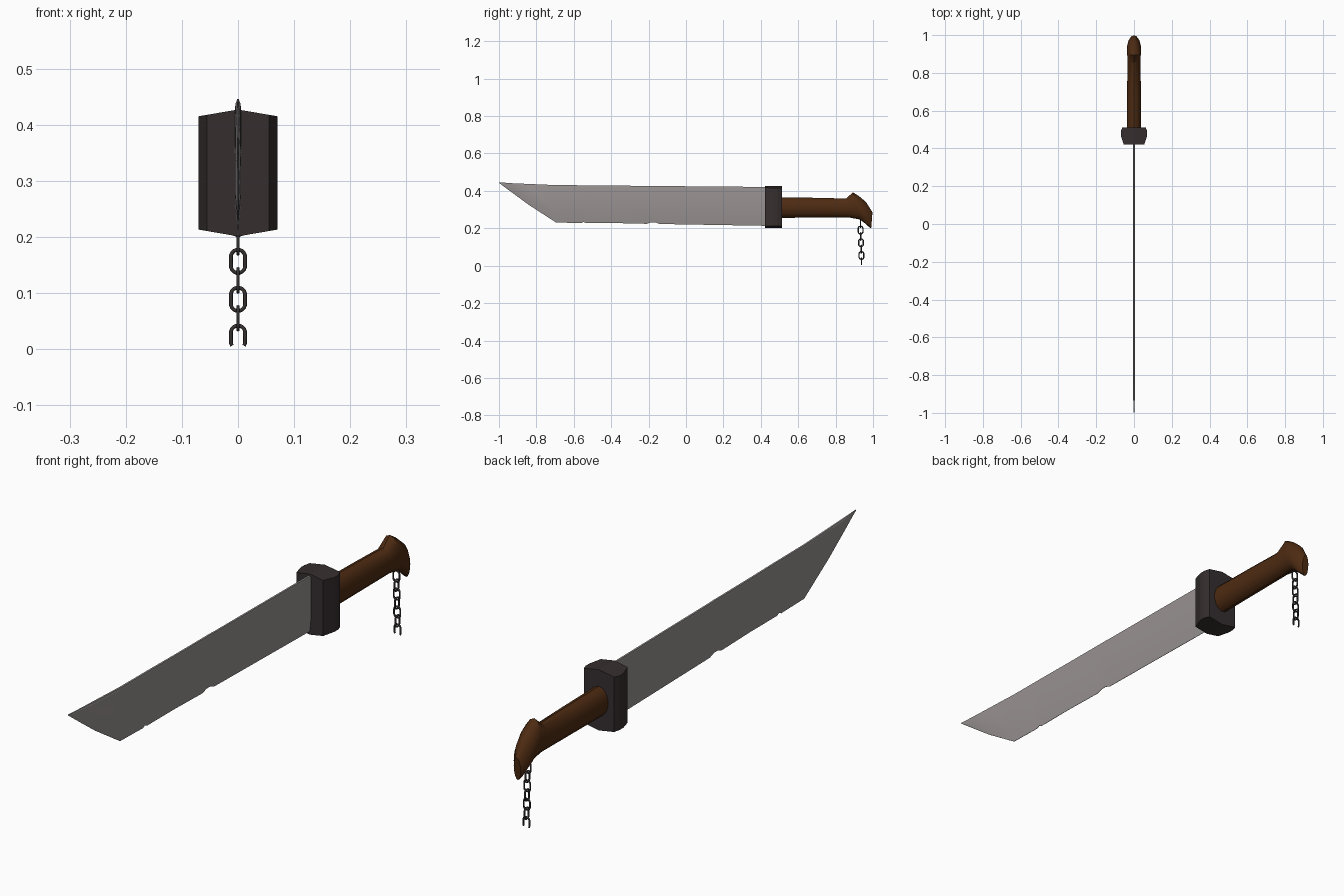
import bpy, bmesh, math

if "Cube" in bpy.data.objects:
    bpy.data.objects.remove(bpy.data.objects["Cube"])


def material(name, rgb):
    m = bpy.data.materials.new(name)
    m.diffuse_color = (*rgb, 1)
    m.use_nodes = True
    m.node_tree.nodes["Principled BSDF"].inputs["Base Color"].default_value = m.diffuse_color
    return m


STEEL = material("worn_steel", (0.31, 0.285, 0.28))
IRON = material("dark_iron", (0.036, 0.027, 0.028))
WOOD = material("brown_wood", (0.075, 0.024, 0.006))
CHAIN = material("chain_metal", (0.035, 0.030, 0.029))


def loft(name, rings, mat, smooth=None, closed=False):
    """Skin a list of equal-length point rings, capping the ends unless closed."""
    bm = bmesh.new()
    vr = [[bm.verts.new(p) for p in r] for r in rings]
    n = len(rings[0])
    pairs = list(zip(vr, vr[1:])) + ([(vr[-1], vr[0])] if closed else [])
    for a, b in pairs:
        for i in range(n):
            j = (i + 1) % n
            bm.faces.new((a[i], a[j], b[j], b[i]))
    if not closed:
        bm.faces.new(vr[0][::-1])
        bm.faces.new(vr[-1])
    bmesh.ops.recalc_face_normals(bm, faces=bm.faces)
    me = bpy.data.meshes.new(name)
    bm.to_mesh(me)
    bm.free()
    me.materials.append(mat)
    ob = bpy.data.objects.new(name, me)
    bpy.context.collection.objects.link(ob)
    if smooth:
        bpy.ops.object.select_all(action='DESELECT')
        ob.select_set(True)
        bpy.context.view_layer.objects.active = ob
        bpy.ops.object.shade_smooth_by_angle(angle=math.radians(smooth))
    return ob


# Blade: (y, spine z, edge z, thickness factor), with nicks in the edge
stations = [
    (-1.0, 0.446, 0.443, 0.2), (-0.93, 0.441, 0.391, 0.7), (-0.84, 0.437, 0.325, 0.9),
    (-0.695, 0.431, 0.231, 1), (-0.56, 0.430, 0.228, 1), (-0.548, 0.430, 0.234, 1),
    (-0.535, 0.430, 0.228, 1), (-0.38, 0.428, 0.228, 1), (-0.21, 0.427, 0.224, 1),
    (-0.185, 0.427, 0.232, 1), (-0.165, 0.427, 0.232, 1), (-0.14, 0.426, 0.223, 1),
    (0.44, 0.421, 0.213, 1)]
rings = []
for y, zt, zb, t in stations:
    h = zt - zb
    half = [(0.0035, zt), (0.006, zt - 0.06 * h), (0.0055, zb + 0.25 * h), (0.0006, zb)]
    rings.append([(x * t, y, z) for x, z in half] + [(-x * t, y, z) for x, z in half[::-1]])
loft("blade", rings, STEEL, 20)

# Guard: faceted block with peaked top and bottom
rings = []
for y, w in [(0.422, 0.055), (0.468, 0.07), (0.49, 0.07), (0.512, 0.062)]:
    d = 0.012 * w / 0.07
    rings.append([(0, y, 0.427), (w, y, 0.427 - d), (w, y, 0.201 + d),
                  (0, y, 0.201), (-w, y, 0.201 + d), (-w, y, 0.427 - d)])
loft("guard", rings, IRON)

# Grip and hooked pommel: slanted oval sections (top y, top z, bottom y, bottom z, half width)
sections = [(0.50, 0.366, 0.50, 0.256, 0.038), (0.70, 0.363, 0.70, 0.257, 0.037),
            (0.855, 0.359, 0.87, 0.258, 0.036), (0.893, 0.392, 0.93, 0.247, 0.037),
            (0.925, 0.372, 0.955, 0.228, 0.037), (0.963, 0.340, 0.98, 0.206, 0.029),
            (0.997, 0.285, 0.990, 0.199, 0.014)]
rings = []
for yt, zt, yb, zb, w in sections:
    ring = []
    for i in range(14):
        a = math.tau * i / 14
        s = (1 + math.cos(a)) / 2
        ring.append((w * math.sin(a), yb + (yt - yb) * s, zb + (zt - zb) * s))
    rings.append(ring)
loft("handle", rings, WOOD, 35)


# Chain: oval links turned by 90 degrees, the last one broken open
def link(name, y, z, sideways, broken=False):
    n, wire, r, straight = 16, 0.0034, 0.0128, 0.008
    path = []
    for i in range(n):
        a = math.tau * (i + 0.5) / n
        path.append((r * math.cos(a), r * math.sin(a) + math.copysign(straight, math.sin(a)), a))
    if broken:
        path = [p for p in path if p[1] > -0.018]
        k = next(i for i, p in enumerate(path) if p[1] < 0)
        m = next(i for i in range(k, len(path)) if path[i][0] > 0)
        path = path[m:] + path[:m]
    rings = []
    for u, v, a in path:
        ring = []
        for j in range(6):
            b = math.tau * j / 6
            o = wire * math.cos(b)
            pu, pv, pw = u + o * math.cos(a), v + o * math.sin(a), wire * math.sin(b)
            ring.append((pw, y + pu, z + pv) if sideways else (pu, y + pw, z + pv))
        rings.append(ring)
    loft(name, rings, CHAIN, 65, closed=not broken)


for i in range(7):
    link(f"chain_link_{i + 1}", 0.932 + 0.0012 * i, 0.224 - 0.0338 * i, i % 2 == 1, i == 6)
